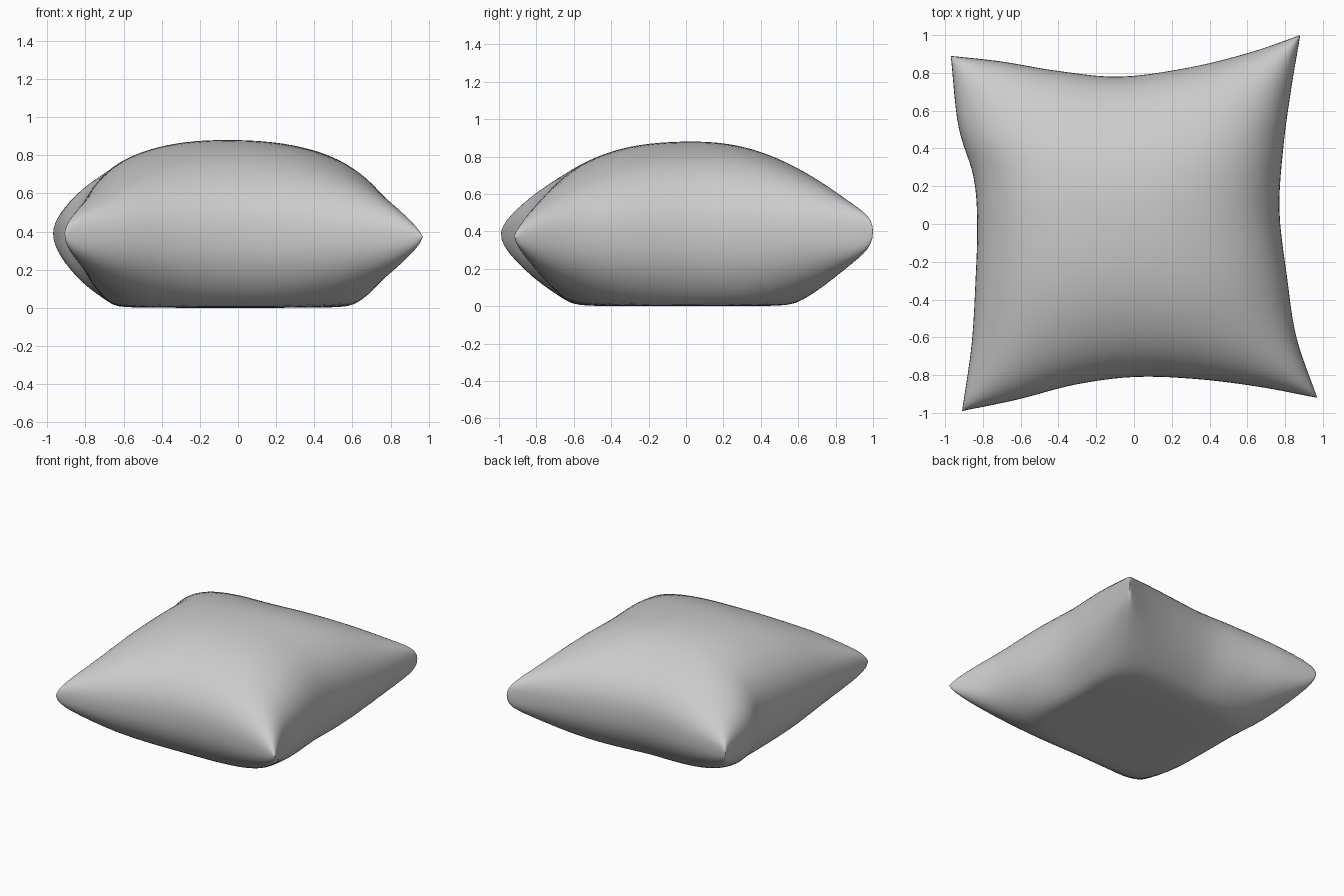
import bpy
import bmesh
import math
from mathutils import Vector

cube = bpy.data.objects.get("Cube")
if cube:
    bpy.data.objects.remove(cube, do_unlink=True)

N = 48  # grid cells per side

# Seam outline, each edge running towards +x or +y
FRONT = [(-.91, -.99), (-.62, -.93), (-.31, -.85), (0, -.81), (.32, -.82), (.65, -.86), (.97, -.92)]
BACK = [(-.97, .89), (-.7, .86), (-.4, .81), (-.07, .78), (.3, .83), (.62, .91), (.88, 1)]
LEFT = [(-.91, -.99), (-.86, -.64), (-.84, -.32), (-.83, 0), (-.85, .25), (-.93, .52), (-.97, .89)]
RIGHT = [(.97, -.92), (.86, -.6), (.81, -.28), (.77, .07), (.79, .4), (.83, .7), (.88, 1)]


def along(points, t):
    """Smooth curve through the points, t from 0 to 1."""
    p = [Vector(q) for q in points]
    p = [2 * p[0] - p[1]] + p + [2 * p[-1] - p[-2]]
    s = t * (len(points) - 1)
    i = min(int(s), len(points) - 2)
    s -= i
    a, b, c, d = p[i:i + 4]
    return b + s / 2 * (c - a + s * (2 * a - 5 * b + 4 * c - d + s * (3 * (b - c) + d - a)))


def corners(s, t, fl, fr, bl, br):
    """Blend four corner values over the patch."""
    return (fl * (1 - s) + fr * s) * (1 - t) + (bl * (1 - s) + br * s) * t


def plan(s, t):
    """Patch spanning the four seam edges."""
    lofted = along(FRONT, s) * (1 - t) + along(BACK, s) * t
    ruled = along(LEFT, t) * (1 - s) + along(RIGHT, t) * s
    tips = [Vector(q) for q in (FRONT[0], FRONT[-1], BACK[0], BACK[-1])]
    return lofted + ruled - corners(s, t, *tips)


def heights(u, v):
    """Upper and lower surface heights."""
    s, t = (u + 1) / 2, (v + 1) / 2
    blunt = corners(s, t, .12, .04, .13, .17) * (u * v) ** 4
    puff = max(0, (1 - abs(u) ** 2.2) * (1 - abs(v) ** 2.2)) ** (.45 - blunt)
    seam = corners(s, t, .385, .37, .39, .4)
    top = seam + (.88 - seam) * puff
    low = seam - .54 * puff
    # Underside settles softly onto the floor
    low = (low + math.sqrt(low * low + .0012)) / 2 - .002
    low = seam + (low - seam) * min(1, puff * 20)
    return top, max(0, low)


bm = bmesh.new()
params = [-math.cos(math.pi * i / N) for i in range(N + 1)]
upper, lower = {}, {}
for i, u in enumerate(params):
    for j, v in enumerate(params):
        x, y = plan((u + 1) / 2, (v + 1) / 2)
        top, low = heights(u, v)
        upper[i, j] = bm.verts.new((x, y, top))
        on_seam = i in (0, N) or j in (0, N)
        lower[i, j] = upper[i, j] if on_seam else bm.verts.new((x, y, low))

for i in range(N):
    for j in range(N):
        ring = [(i, j), (i + 1, j), (i + 1, j + 1), (i, j + 1)]
        bm.faces.new([upper[k] for k in ring])
        # Corner cells keep one shared seam edge pair
        bm.faces.new([lower[k] for k in reversed(ring)])

for face in bm.faces:
    face.smooth = True
mesh = bpy.data.meshes.new("pillow")
bm.to_mesh(mesh)
bm.free()

fabric = bpy.data.materials.new("light_grey_fabric")
fabric.use_nodes = True
colour = (.6, .6, .6, 1)
fabric.diffuse_color = colour
fabric.node_tree.nodes["Principled BSDF"].inputs["Base Color"].default_value = colour
mesh.materials.append(fabric)

pillow = bpy.data.objects.new("pillow", mesh)
bpy.context.collection.objects.link(pillow)
